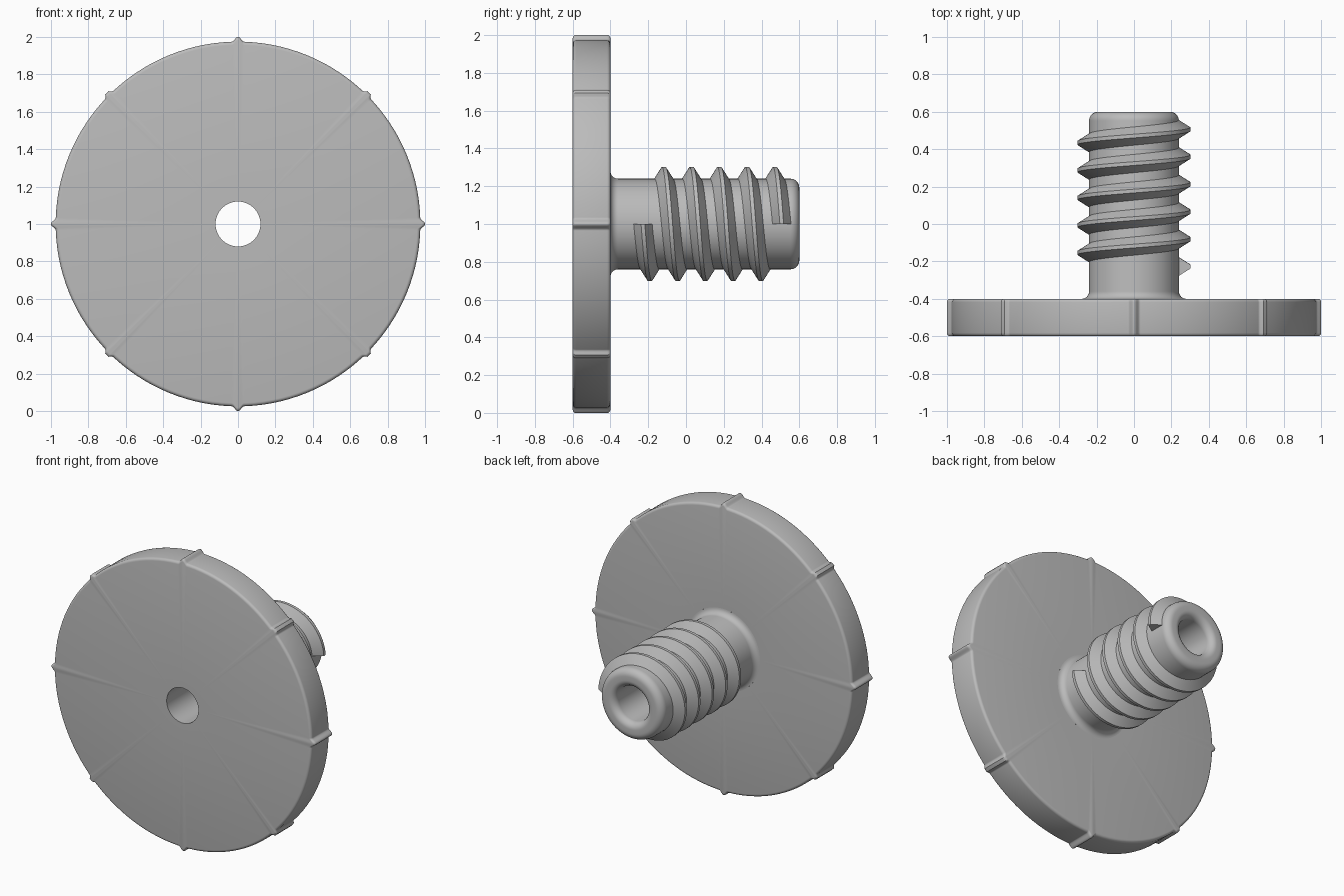
import bpy, bmesh
from math import sin, cos, pi, radians, hypot, degrees

cube = bpy.data.objects.get("Cube")
if cube:
    bpy.data.objects.remove(cube, do_unlink=True)

grey = bpy.data.materials.new("plain grey")
grey.use_nodes = True
colour = (0.5, 0.5, 0.5, 1)
grey.diffuse_color = colour
grey.node_tree.nodes["Principled BSDF"].inputs["Base Color"].default_value = colour


def loft(name, rings, caps=False, wrap=True, sharp=30):
    """Skin a list of equal-length point rings into a smooth-shaded object."""
    bm = bmesh.new()
    rows = [[bm.verts.new(p) for p in ring] for ring in rings]
    n = len(rows[0])
    for a, b in zip(rows, rows[1:]):
        for i in range(n if wrap else n - 1):
            j = (i + 1) % n
            bm.faces.new((a[i], a[j], b[j], b[i]))
    if caps:
        bm.faces.new(rows[0])
        bm.faces.new(rows[-1])
        bmesh.ops.recalc_face_normals(bm, faces=bm.faces)
    mesh = bpy.data.meshes.new(name)
    bm.to_mesh(mesh)
    bm.free()
    obj = bpy.data.objects.new(name, mesh)
    bpy.context.collection.objects.link(obj)
    mesh.materials.append(grey)
    bpy.ops.object.select_all(action='DESELECT')
    obj.select_set(True)
    bpy.context.view_layer.objects.active = obj
    bpy.ops.object.shade_smooth_by_angle(angle=radians(sharp))
    return obj


def polar(r, t, y):
    return (r * cos(t), y, 1 + r * sin(t))


def arc(cr, cy, rad, start, end, steps=8):
    """Quarter fillet as (radius, y) pairs, angles in degrees."""
    return [(cr + rad * cos(radians(start + (end - start) * i / steps)),
             cy + rad * sin(radians(start + (end - start) * i / steps)))
            for i in range(steps + 1)]


# Disc outline: a circle with eight small rounded grip ridges
RIM, FRONT, BACK, HOLE = 0.975, -0.6, -0.4, 0.12
fine = [i * 0.004 for i in range(-11, 12)]
coarse = [0.044 + (pi / 4 - 0.088) * i / 14 for i in range(1, 14)]
outline = []
for k in range(8):
    for d in fine + coarse:
        bump = 0
        if abs(d) < 0.034:
            bump = 0.5 + 0.5 * cos(pi * d / 0.034)
        height = 0.026 if k % 2 == 0 else 0.017
        if k % 2:
            bump = min(1, bump * 1.4)
        outline.append((k * pi / 4 + d, RIM + height * bump))


def rim_ring(inset, y):
    return [polar(r - inset, t, y) for t, r in outline]


def round_ring(r, y):
    return [polar(r, t, y) for t, _ in outline]


# Disc, from the front hole out over the rounded rim to the shaft
edge = 0.018
quarter = [(edge * (1 - sin(a)), edge * (1 - cos(a))) for a in (0, pi / 8, pi / 4, 3 * pi / 8, pi / 2)]
rings = [round_ring(HOLE, FRONT)]
rings += [rim_ring(i, FRONT + d) for i, d in quarter]
rings += [rim_ring(i, BACK - d) for i, d in reversed(quarter)]
rings += [round_ring(0.28, BACK)]
loft("disc", rings)

# Hollow shaft with a base fillet, rounded tip and through bore
SHAFT, TIP = 0.24, 0.6
profile = arc(0.28, BACK + 0.04, 0.04, 270, 180)
profile += arc(SHAFT - 0.048, TIP - 0.048, 0.048, 0, 90)
profile += arc(HOLE + 0.045, TIP - 0.045, 0.045, 90, 180)
profile += [(HOLE, FRONT)]
seg = 96
loft("shaft", [[polar(r, 2 * pi * i / seg, y) for i in range(seg)] for r, y in profile])

# Helical thread: five turns of a trapezoid, with flat cut ends
PITCH, TURNS, START = 0.147, 5, -0.228
section = [(0.232, -0.054), (0.302, -0.01), (0.302, 0.01), (0.232, 0.054)]
steps = TURNS * seg
loft("thread",
     [[polar(r, -2 * pi * i / seg, START + PITCH * i / seg + dy) for r, dy in section]
      for i in range(steps + 1)], caps=True, sharp=25)
